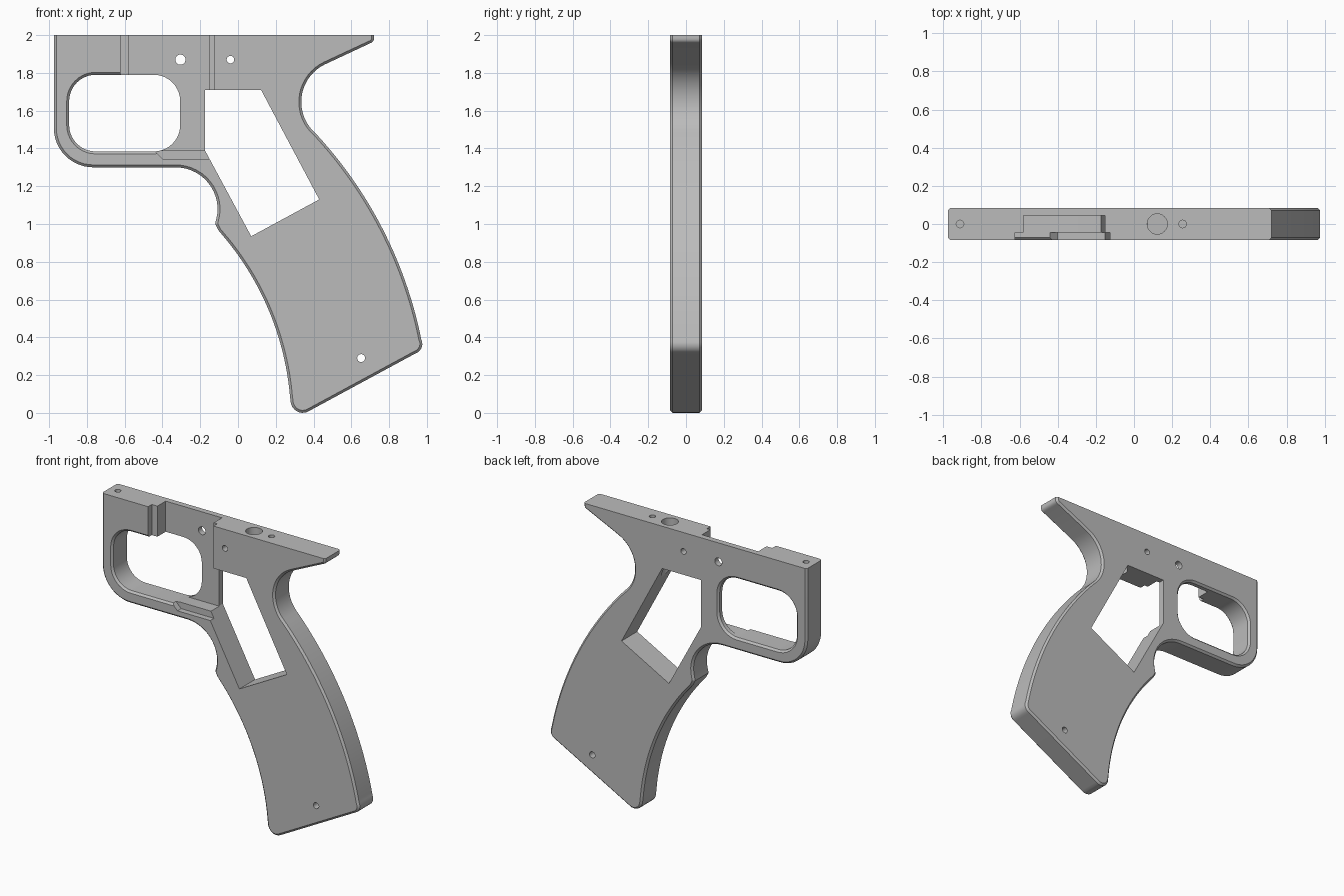
import bpy, bmesh, math
from mathutils import Vector

cube = bpy.data.objects.get("Cube")
if cube:
    bpy.data.objects.remove(cube, do_unlink=True)

HALF = 0.085      # half thickness of the plate
CHAMFER = 0.013

steel = bpy.data.materials.new("plain grey")
steel.use_nodes = True
grey = (0.5, 0.5, 0.5, 1)
steel.diffuse_color = grey
steel.node_tree.nodes["Principled BSDF"].inputs["Base Color"].default_value = grey


def arc(a, m, b, n=12):
    """Points on the circle through a, m and b, ends included."""
    a, m, b = Vector(a), Vector(m), Vector(b)
    u, v = m - a, b - a
    d = 2 * (u.x * v.y - u.y * v.x)
    c = a + Vector((v.y * u.dot(u) - u.y * v.dot(v),
                    u.x * v.dot(v) - v.x * u.dot(u))) / d
    start = a - c
    sweep = math.atan2(start.x * (b - c).y - start.y * (b - c).x, start.dot(b - c))
    out = []
    for i in range(n + 1):
        t = sweep * i / n
        out.append((c.x + start.x * math.cos(t) - start.y * math.sin(t),
                    c.y + start.x * math.sin(t) + start.y * math.cos(t)))
    return out


def rounded_rect(cx, cz, w, h, r, n=10):
    pts = []
    for k, (sx, sz) in enumerate([(1, 1), (-1, 1), (-1, -1), (1, -1)]):
        for i in range(n + 1):
            t = math.pi / 2 * (k + i / n)
            pts.append((cx + sx * (w - r) + r * math.cos(t),
                        cz + sz * (h - r) + r * math.sin(t)))
    return pts


def circle(cx, cy, r, n=24):
    return [(cx + r * math.cos(math.tau * i / n),
             cy + r * math.sin(math.tau * i / n)) for i in range(n)]


def loft(name, sections, axis="y", bevel=False):
    """Solid through equal-sized profiles, each given as (depth, points)."""
    bm = bmesh.new()
    rings = []
    for depth, pts in sections:
        rings.append([bm.verts.new((p, depth, q) if axis == "y" else (p, q, depth))
                      for p, q in pts])
    for lo, hi in zip(rings, rings[1:]):
        for i in range(len(lo)):
            j = (i + 1) % len(lo)
            bm.faces.new((lo[i], lo[j], hi[j], hi[i]))
    bm.faces.new(rings[0])
    bm.faces.new(rings[-1])
    bmesh.ops.recalc_face_normals(bm, faces=bm.faces)
    if bevel:
        rim = [e for e in bm.edges
               if abs(e.verts[0].co.y - e.verts[1].co.y) < 1e-5
               and min(v.co.z for v in e.verts) < 1.999]
        bmesh.ops.bevel(bm, geom=rim, offset=CHAMFER, segments=1,
                        affect="EDGES", clamp_overlap=False)
        bmesh.ops.recalc_face_normals(bm, faces=bm.faces)
    mesh = bpy.data.meshes.new(name)
    bm.to_mesh(mesh)
    bm.free()
    ob = bpy.data.objects.new(name, mesh)
    mesh.materials.append(steel)
    bpy.context.collection.objects.link(ob)
    return ob


def prism(name, pts, lo, hi, axis="y"):
    return loft(name, [(lo, pts), (hi, pts)], axis)


# Plate outline: guard, finger notch, grip, rear tang
outline = [(-0.975, 2)]
outline += arc((-0.975, 1.51), (-0.914, 1.361), (-0.765, 1.3))
outline += arc((-0.335, 1.3), (-0.174, 1.236), (-0.108, 1.085))
outline += [(-0.11, 1.05), (-0.121, 1.0), (-0.104, 0.967)]
outline += arc((-0.09, 0.95), (0.14, 0.595), (0.275, 0.09), 24)
outline += arc((0.28, 0.05), (0.318, 0.005), (0.38, 0.012), 6)
outline += arc((0.94, 0.315), (0.972, 0.345), (0.97, 0.39), 6)
outline += arc((0.966, 0.41), (0.79, 0.925), (0.42, 1.47), 28)
outline += arc((0.395, 1.495), (0.335, 1.645), (0.46, 1.845), 16)
outline += arc((0.7, 1.957), (0.716, 1.968), (0.72, 1.985), 4)
outline += [(0.72, 2)]
frame = loft("grip_frame", [(-HALF, outline), (HALF, outline)], bevel=True)

# Finger opening with chamfered rims
def opening(grow):
    return rounded_rect(-0.6, 1.587, 0.294 + grow, 0.203 + grow, 0.14 + grow)

over = 0.03
cutters = [loft("finger_opening", [
    (-HALF - over, opening(CHAMFER + over)), (-HALF + CHAMFER, opening(0)),
    (HALF - CHAMFER, opening(0)), (HALF + over, opening(CHAMFER + over))])]

# Slanted window through the grip
cutters.append(prism("grip_window", [(-0.175, 1.71), (-0.175, 1.39), (0.07, 0.935),
                                     (0.43, 1.13), (0.122, 1.71)], -0.2, 0.2))

# Deep pocket, with a shallow step around it, open at the front and top
cutters.append(prism("deep_pocket", [(-0.58, 2.1), (-0.58, 1.388),
                                     (-0.153, 1.388), (-0.153, 2.1)], -0.2, 0.045))
cutters.append(prism("shallow_pocket", [
    (-0.623, 2.1), (-0.623, 1.7), (-0.44, 1.6), (-0.44, 1.385), (-0.4, 1.345),
    (-0.14, 1.345), (-0.127, 1.5), (-0.127, 2.1)], -0.2, -0.045))

# Cross pin holes
for x, z, r in [(-0.305, 1.87, 0.027), (-0.04, 1.87, 0.02), (0.652, 0.29, 0.021)]:
    cutters.append(prism("pin_hole", circle(x, z, r), -0.2, 0.2))

# Holes in the top face
for x, r, floor in [(-0.912, 0.02, 1.83), (0.122, 0.053, 1.6), (0.255, 0.02, 1.85)]:
    cutters.append(prism("top_hole", circle(x, 0, r), floor, 2.1, "z"))

bpy.context.view_layer.objects.active = frame
for cutter in cutters:
    mod = frame.modifiers.new(cutter.name, "BOOLEAN")
    mod.operation = "DIFFERENCE"
    mod.solver = "EXACT"
    mod.object = cutter
    bpy.ops.object.modifier_apply(modifier=mod.name)
    bpy.data.objects.remove(cutter, do_unlink=True)

# Smooth curves, crisp edges
for ob in bpy.context.selected_objects:
    ob.select_set(False)
frame.select_set(True)
bpy.ops.object.shade_smooth_by_angle(angle=math.radians(25))
